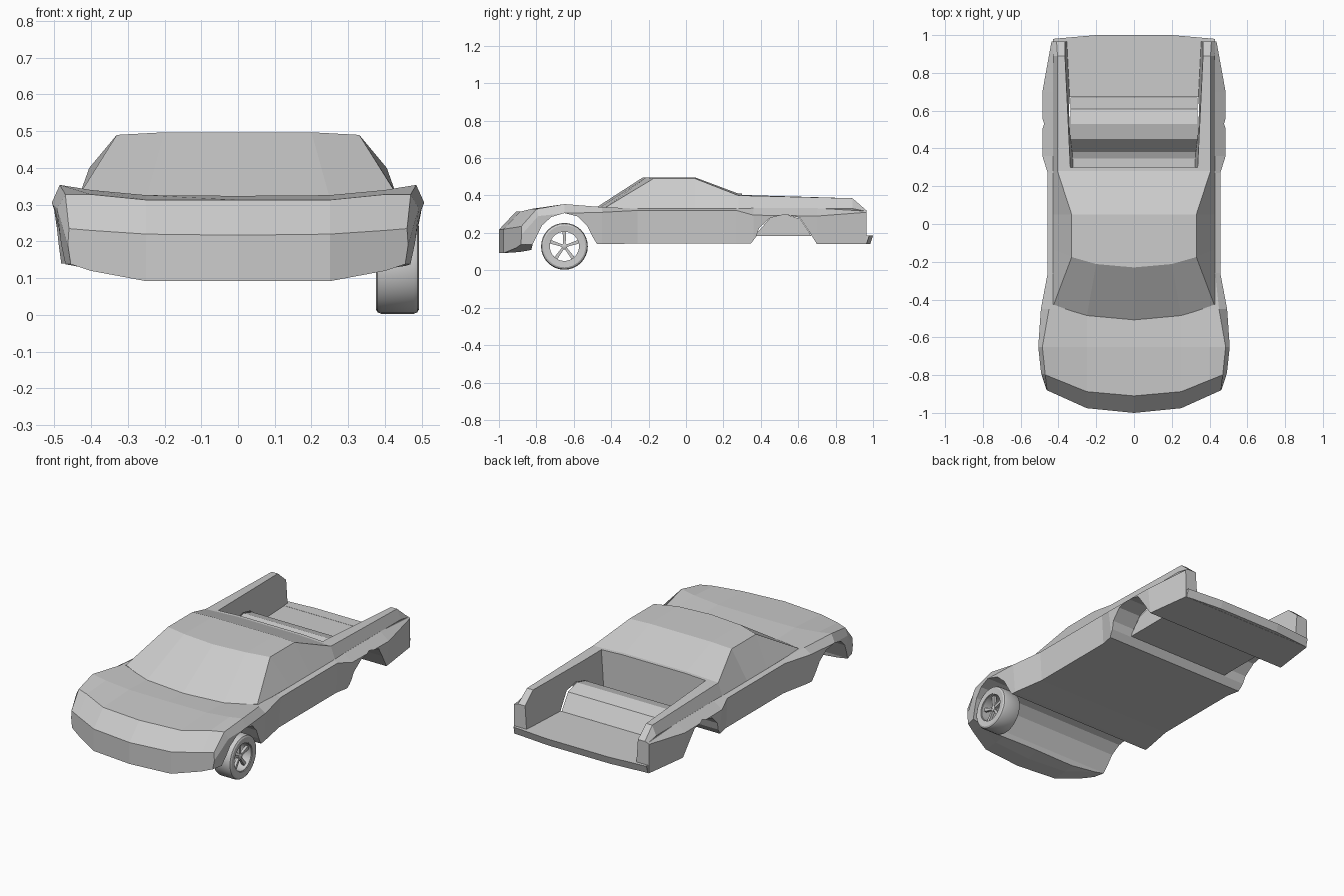
import bpy, bmesh
from math import sin, cos, pi
from mathutils import Matrix, Vector

if "Cube" in bpy.data.objects:
    bpy.data.objects.remove(bpy.data.objects["Cube"])


def finish(name, bm):
    bmesh.ops.remove_doubles(bm, verts=bm.verts, dist=1e-5)
    bmesh.ops.recalc_face_normals(bm, faces=bm.faces)
    me = bpy.data.meshes.new(name)
    bm.to_mesh(me)
    bm.free()
    ob = bpy.data.objects.new(name, me)
    bpy.context.collection.objects.link(ob)
    return ob


def bow(x):
    # plan-view curve of the nose, windscreen and roof edge
    x = abs(x)
    return 0.1 * x if x < 0.25 else 0.025 + 0.45 * (x - 0.25)


def loft(name, sections):
    # section: y, bow amount, half outline from bottom centre to top centre
    bm = bmesh.new()
    rings = []
    for y, k, half in sections:
        full = half + [(-x, z) for x, z in half[-2:0:-1]]
        rings.append([bm.verts.new((x, y + k * bow(x), z)) for x, z in full])
    n, m = len(rings[0]), len(sections[0][2]) - 1
    for a, b in zip(rings, rings[1:]):
        for i in range(n):
            j = (i + 1) % n
            bm.faces.new((a[i], a[j], b[j], b[i]))
    # end caps in vertical strips so they follow the bow
    for r in (rings[0], rings[-1]):
        for s in (1, -1):
            for i in range(m // 2):
                q = [r[(s * k) % n] for k in (i, i + 1, m - i - 1, m - i)]
                bm.faces.new(list(dict.fromkeys(q)))
    return finish(name, bm)


def extrude(name, pts, place, t0, t1):
    bm = bmesh.new()
    a = [bm.verts.new(place(u, v, t0)) for u, v in pts]
    b = [bm.verts.new(place(u, v, t1)) for u, v in pts]
    bm.faces.new(a)
    bm.faces.new(b)
    for i in range(len(pts)):
        j = (i + 1) % len(pts)
        bm.faces.new((a[i], a[j], b[j], b[i]))
    return finish(name, bm)


def cut(ob, cutters):
    bpy.context.view_layer.objects.active = ob
    for c in cutters:
        c.hide_render = True
        mod = ob.modifiers.new("cut", 'BOOLEAN')
        mod.operation, mod.solver, mod.object = 'DIFFERENCE', 'EXACT', c
        bpy.ops.object.modifier_apply(modifier=mod.name)


def body_half(zb, zb2, sill, wide, shoulder, fender, zh, zc):
    return [(0, zb), (0.25, zb), (0.40, zb2), sill, wide, shoulder, fender,
            (0.25, zh), (0, zc)]


# lower body: nose, fenders, doors and rear quarters
mid = body_half(.143, .143, (.447, .143), (.457, .32), (.43, .33), (.40, .33), .325, .32)
body = loft("lower_body", [
    (-1.0, 1, body_half(.092, .12, (.455, .138), (.463, .19), (.46, .235), (.40, .23), .22, .217)),
    (-0.91, .9, body_half(.098, .125, (.475, .138), (.492, .29), (.47, .328), (.40, .328), .313, .313)),
    (-0.65, 0, body_half(.14, .14, (.487, .14), (.507, .305), (.485, .354), (.40, .34), .326, .324)),
    (-0.45, 0, body_half(.14, .14, (.48, .14), (.493, .31), (.45, .338), (.40, .333), .318, .315)),
    (-0.26, 0, mid),
    (0.27, 0, mid),
    (0.36, 0, body_half(.143, .143, (.465, .143), (.485, .295), (.43, .332), (.40, .33), .325, .32)),
    (0.70, 0, body_half(.14, .14, (.47, .14), (.485, .29), (.43, .332), (.40, .33), .325, .32)),
    (0.965, 0, body_half(.14, .14, (.435, .14), (.437, .31), (.43, .316), (.40, .316), .316, .316)),
])


def cabin_half(belt, edge, h, zh):
    return [(0, .308), (h, .308), (belt[0] - .01, .308), belt, edge, (h, zh), (0, zh)]


# cabin, running back into the bed rails
cabin = loft("cabin_and_rails", [
    (-0.51, .8, cabin_half((.43, .333), (.425, .338), .25, .316)),
    (-0.23, .9, cabin_half((.43, .33), (.33, .49), .2, .497)),
    (0.05, 0, cabin_half((.43, .33), (.33, .49), .2, .496)),
    (0.28, 0, cabin_half((.43, .33), (.405, .40), .2, .41)),
    (0.89, 0, cabin_half((.43, .33), (.405, .385), .2, .385)),
    (0.965, 0, cabin_half((.43, .315), (.41, .32), .2, .32)),
])


def side(u, v, t):
    return (t, u, v)


# cutters: wheel tunnels and open bed
front_arch = [(-.84, .05), (-.82, .14), (-.77, .24), (-.72, .285), (-.65, .306),
              (-.58, .288), (-.53, .24), (-.50, .18), (-.47, .13), (-.47, .05)]
rear_arch = [(.34, .05), (.345, .14), (.375, .18), (.39, .225), (.45, .28), (.53, .299),
             (.61, .28), (.65, .22), (.70, .14), (.70, .05)]
cut_front = extrude("front_tunnel_cutter", front_arch, side, -.7, .7)
cut_rear = extrude("rear_tunnel_cutter", rear_arch, side, -.7, .7)


def bed_place(u, v, t):
    return (t * (.322 + .035 * (u - .3) / .7 + .07 * (v - .185)), u, v)


cut_bed = extrude("bed_cutter", [(.3, .185), (1.1, .185), (1.1, .6), (.3, .6)], bed_place, -1, 1)
cut(body, [cut_front, cut_rear, cut_bed])
cut(cabin, [cut_bed])
for c in (cut_front, cut_rear, cut_bed):
    bpy.data.objects.remove(c)

# axle cover in the bed
extrude("bed_hump", [(.345, .184), (.38, .20), (.45, .28), (.53, .30), (.61, .275), (.67, .184)],
        side, -.335, .335)

# rear sill
extrude("rear_sill", [(-.43, .93), (-.43, .98), (-.2, 1), (.2, 1), (.43, .98), (.43, .93)],
        lambda u, v, t: (u, v + (.0 if t > .16 else -.015) * (v > .95), t), .141, .186)

# single front wheel
hub = Vector((.434, -.65, .128))


def turn(name, profile, steps=32):
    # revolve a closed (x, radius) profile about the axle
    bm = bmesh.new()
    rings = [[bm.verts.new(hub + Vector((x, r * sin(2 * pi * k / steps), r * cos(2 * pi * k / steps))))
              for x, r in profile] for k in range(steps)]
    for k in range(steps):
        a, b = rings[k], rings[(k + 1) % steps]
        for i in range(len(profile)):
            j = (i + 1) % len(profile)
            bm.faces.new((a[i], a[j], b[j], b[i]))
    ob = finish(name, bm)
    bpy.ops.object.select_all(action='DESELECT')
    ob.select_set(True)
    bpy.context.view_layer.objects.active = ob
    bpy.ops.object.shade_smooth_by_angle(angle=.6)
    return ob


turn("tyre", [(-.058, .082), (-.059, .112), (-.054, .121), (-.044, .125), (.044, .125),
              (.054, .121), (.059, .112), (.056, .082)])
turn("rim", [(-.056, .078), (-.056, .084), (.052, .084), (.052, .078)])
turn("hub_cap", [(.01, .001), (.01, .016), (.038, .016), (.042, .010), (.042, .001)], 16)

bm = bmesh.new()
for k in range(5):
    rot = Matrix.Rotation(2 * pi * k / 5, 4, 'X')
    box = bmesh.ops.create_cube(bm, size=1)["verts"]
    for v in box:
        wide = .020 if v.co.z > 0 else .012
        v.co = rot @ Vector((.028 + v.co.x * .016, v.co.y * wide, .046 + v.co.z * .074)) + hub
finish("wheel_spokes", bm)
